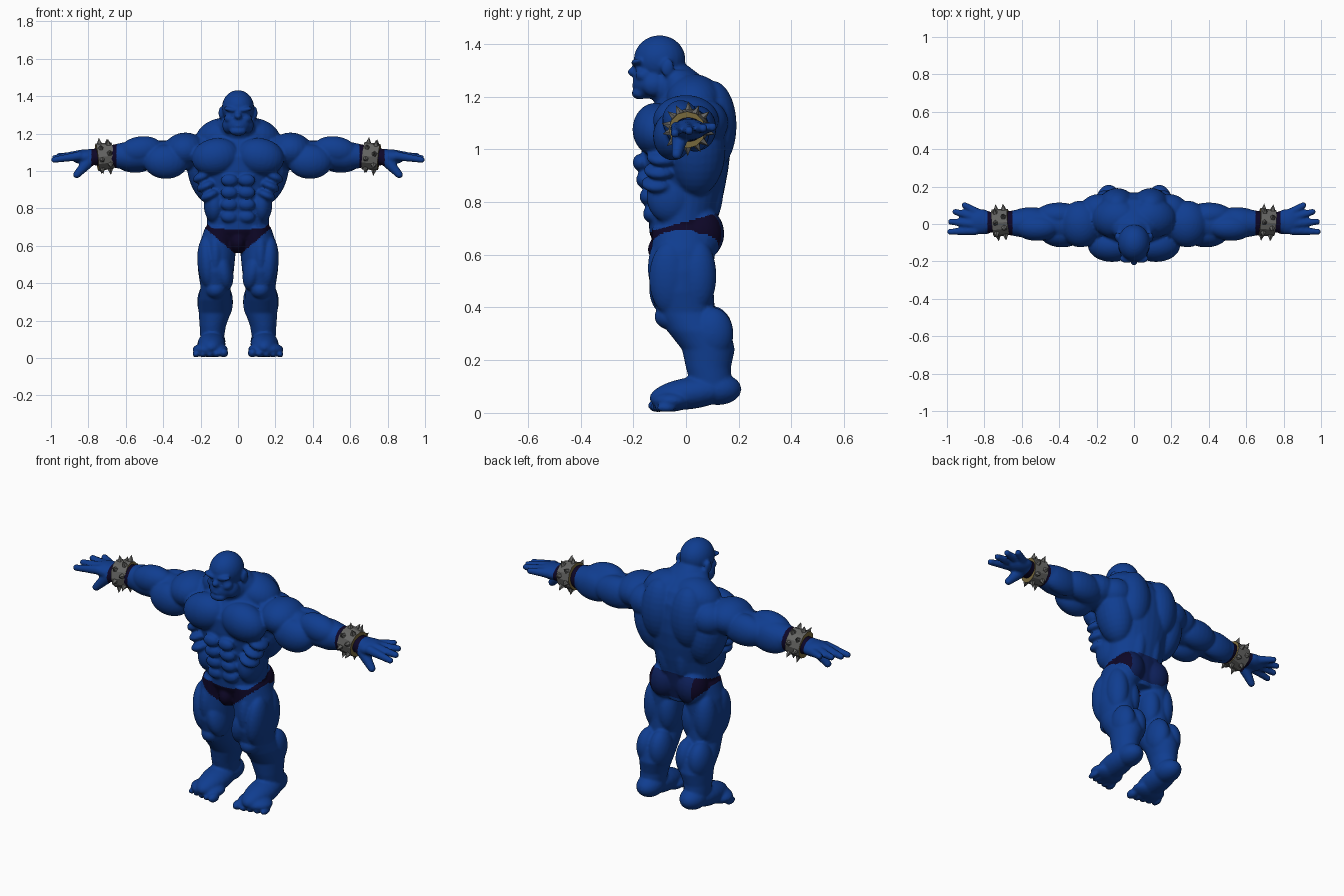
import bpy, bmesh, math
from mathutils import Matrix, Vector, Euler

cube = bpy.data.objects.get("Cube")
if cube:
    bpy.data.objects.remove(cube, do_unlink=True)


def material(name, rgb):
    m = bpy.data.materials.new(name)
    m.use_nodes = True
    m.diffuse_color = (*rgb, 1)
    m.node_tree.nodes["Principled BSDF"].inputs["Base Color"].default_value = (*rgb, 1)
    return m


blue = material("blue skin", (0.005, 0.047, 0.28))
navy = material("dark navy cloth", (0.004, 0.002, 0.02))
seat = material("deep blue cloth", (0.004, 0.014, 0.1))
grey = material("grey metal", (0.13, 0.13, 0.125))
brass = material("dull brass", (0.2, 0.15, 0.05))

bm = bmesh.new()


def ball(c, r, rot=(0, 0, 0)):
    turn = Euler([math.radians(a) for a in rot]).to_matrix().to_4x4()
    bmesh.ops.create_uvsphere(bm, u_segments=24, v_segments=16, radius=1,
                              matrix=Matrix.Translation(c) @ turn @ Matrix.Diagonal((*r, 1)))


def rod(p, q, r0, r1, n=9):
    p, q = Vector(p), Vector(q)
    for i in range(n):
        t = i / (n - 1)
        r = r0 + (r1 - r0) * t
        ball(p.lerp(q, t), (r, r, r))


def loft(rings, n=32):
    """Skin closed rings, each (centre, first half axis, second half axis)."""
    loops = []
    for c, u, v in rings:
        loops.append([bm.verts.new(Vector(c) + Vector(u) * math.cos(math.tau * i / n)
                                   + Vector(v) * math.sin(math.tau * i / n)) for i in range(n)])
    for a, b in zip(loops, loops[1:]):
        for i in range(n):
            j = (i + 1) % n
            bm.faces.new((a[i], a[j], b[j], b[i]))
    bm.faces.new(loops[0][::-1])
    bm.faces.new(loops[-1])


def upright(rows):
    loft([((x, y, z), (rx, 0, 0), (0, ry, 0)) for z, x, y, rx, ry in rows])


def sideways(rows):
    loft([((x, y, z), (0, ry, 0), (0, 0, rz)) for x, y, z, ry, rz in rows])


# Leg: core, thigh, knee, calf, buttock
upright([(0.08, .14, .10, .06, .075), (0.17, .135, .085, .07, .085),
         (0.24, .125, .085, .085, .1), (0.31, .125, .05, .088, .12),
         (0.38, .12, 0, .08, .11), (0.46, .118, -.015, .095, .12),
         (0.54, .115, -.015, .1, .12), (0.62, .105, -.01, .098, .12),
         (0.70, .09, -.01, .085, .12)])
ball((.165, -.06, .51), (.052, .08, .14), (0, 4, 0))
ball((.08, -.06, .47), (.052, .08, .11), (0, 12, 0))
ball((.12, -.075, .55), (.045, .07, .13))
ball((.155, .045, .52), (.06, .07, .14))
ball((.075, .045, .5), (.055, .065, .12))
ball((.12, -.055, .365), (.055, .065, .05))
ball((.16, .1, .3), (.058, .08, .1))
ball((.085, .1, .3), (.058, .08, .105))
ball((.085, .06, .68), (.085, .085, .1))

# Foot and toes
ball((.135, .12, .09), (.068, .09, .06))
ball((.142, .02, .075), (.075, .16, .06), (8, 0, 0))
ball((.148, -.055, .045), (.095, .075, .04))
for i, r in enumerate((.025, .02, .019, .018, .017)):
    ball((.077 + .037 * i, -.108 + .008 * i, r + .003), (r, .036, r))

# Trunk muscles: chest, back, waist
ball((.118, -.115, 1.075), (.13, .088, .1), (0, 10, 0))
ball((.17, .04, 1.0), (.1, .11, .18), (0, 12, 0))
ball((.1, .03, 1.19), (.13, .105, .09), (0, 18, 0))
ball((.09, .1, 1.09), (.1, .092, .17))
ball((.19, .07, 1.1), (.1, .09, .09))
ball((.05, .08, .88), (.052, .065, .18))
ball((.125, -.06, .82), (.058, .09, .1))
for i in range(4):
    ball((.046, -.172 + .013 * i, .95 - .065 * i), (.046, .03, .033))
for i in range(3):
    ball((.19 - .02 * i, -.09 - .01 * i, .97 - .05 * i), (.055, .06, .028), (0, 25, 0))

# Arm: core, shoulder cap, biceps, triceps, forearm
sideways([(.18, .01, 1.1, .1, .09), (.4, 0, 1.08, .085, .08), (.5, 0, 1.085, .08, .08),
          (.58, .005, 1.08, .08, .08), (.68, .005, 1.08, .062, .058),
          (.76, .01, 1.075, .055, .045), (.8, .01, 1.075, .06, .042)])
ball((.285, 0, 1.11), (.115, .125, .095), (0, 6, 0))
ball((.385, -.05, 1.05), (.12, .075, .092))
ball((.4, .045, 1.08), (.13, .07, .085))
ball((.52, -.02, 1.11), (.12, .07, .075), (0, 8, 0))
ball((.55, .035, 1.07), (.12, .055, .08))

# Hand, fingers and thumb
ball((.82, .012, 1.075), (.075, .068, .04))
for base, tip in (((.85, -.035, 1.08), (.982, -.042, 1.06)), ((.86, .0, 1.085), (.978, .012, 1.07)),
                  ((.85, .035, 1.08), (.955, .065, 1.08)), ((.83, .055, 1.075), (.905, .1, 1.085))):
    rod(base, tip, .025, .017)
rod((.79, -.02, 1.06), (.862, -.035, .98), .034, .02)

# Ear, eyelid, cheek, jaw corner
ball((.09, -.07, 1.31), (.014, .024, .034), (-10, 0, 0))
ball((.036, -.178, 1.301), (.018, .013, .01))
ball((.042, -.16, 1.28), (.032, .032, .025))
ball((.05, -.12, 1.245), (.034, .05, .045))
ball((.038, -.185, 1.328), (.042, .024, .013), (0, -12, 0))

# Mirror all paired parts to the other side
half = bm.verts[:] + bm.edges[:] + bm.faces[:]
copy = bmesh.ops.duplicate(bm, geom=half)["geom"]
for v in copy:
    if isinstance(v, bmesh.types.BMVert):
        v.co.x = -v.co.x

# Trunk core and neck
upright([(.59, 0, 0, .1, .1), (.68, 0, -.01, .165, .128), (.76, 0, -.01, .168, .135),
         (.84, 0, -.005, .172, .15), (.92, 0, 0, .205, .16), (1.0, 0, 0, .235, .17),
         (1.08, 0, 0, .24, .17), (1.16, 0, .02, .2, .14), (1.22, 0, .02, .16, .11),
         (1.30, 0, -.04, .085, .07)])
ball((0, -.04, 1.23), (.1, .095, .1))
ball((0, -.075, .62), (.045, .07, .06))

# Head: skull, jaw, brow, nose, lips, chin
ball((0, -.1, 1.34), (.086, .098, .092))
ball((0, -.14, 1.25), (.07, .062, .058))
ball((0, -.17, 1.325), (.06, .032, .018))
ball((0, -.198, 1.293), (.02, .024, .018))
ball((0, -.185, 1.312), (.012, .02, .025))
ball((0, -.172, 1.26), (.045, .03, .014))
ball((0, -.176, 1.24), (.04, .03, .01))
ball((0, -.176, 1.213), (.046, .03, .024))

bmesh.ops.recalc_face_normals(bm, faces=bm.faces[:])
mesh = bpy.data.meshes.new("body")
bm.to_mesh(mesh)
bm.free()
body = bpy.data.objects.new("body", mesh)
bpy.context.collection.objects.link(body)

# Fuse the muscles into one skin
fuse = body.modifiers.new("fuse", "REMESH")
fuse.mode = "VOXEL"
fuse.voxel_size = 0.0075
soften = body.modifiers.new("soften", "SMOOTH")
soften.factor = 0.5
soften.iterations = 2
graph = bpy.context.evaluated_depsgraph_get()
skin = bpy.data.meshes.new_from_object(body.evaluated_get(graph))
body.modifiers.clear()
body.data = skin
skin.materials.clear()
for m in (blue, navy, seat):
    skin.materials.append(m)


# Briefs and dark wrist wraps by position
def cloth(c):
    x, y, z = abs(c.x), c.y, c.z
    if x > 0.5:
        return 1 if 0.65 < x < 0.785 else 0
    low = 0.545 + 0.85 * x if y < 0.03 else 0.61 + max(0, x - 0.1)
    if z > 0.725 + 0.27 * y or z < low:
        return 0
    return 2 if y > 0.06 and x < 0.125 else 1


for p in skin.polygons:
    p.use_smooth = True
    p.material_index = cloth(p.center)

# Spiked wristbands
for side, label in ((1, "left"), (-1, "right")):
    bm = bmesh.new()
    along = Euler((0, math.pi / 2, 0)).to_matrix().to_4x4()
    bmesh.ops.create_cone(bm, cap_ends=True, segments=12, radius1=.074, radius2=.07,
                          depth=.085, matrix=along)
    for f in bm.faces:
        f.material_index = 1 if abs(f.normal.x) > 0.9 else 0
    for i in range(14):
        spin = Matrix.Rotation(math.tau * i / 14, 4, "X")
        place = Matrix.Translation((.022 if i % 2 else -.022, 0, .084))
        bmesh.ops.create_cone(bm, cap_ends=True, segments=5, radius1=.017, radius2=0,
                              depth=.036, matrix=spin @ place)
    mesh = bpy.data.meshes.new(label + "_wristband")
    bm.to_mesh(mesh)
    bm.free()
    mesh.materials.append(grey)
    mesh.materials.append(brass)
    band = bpy.data.objects.new(label + "_wristband", mesh)
    band.location = (side * .712, .008, 1.078)
    band.rotation_euler = (0, side * math.radians(6), side * math.radians(-5))
    bpy.context.collection.objects.link(band)
